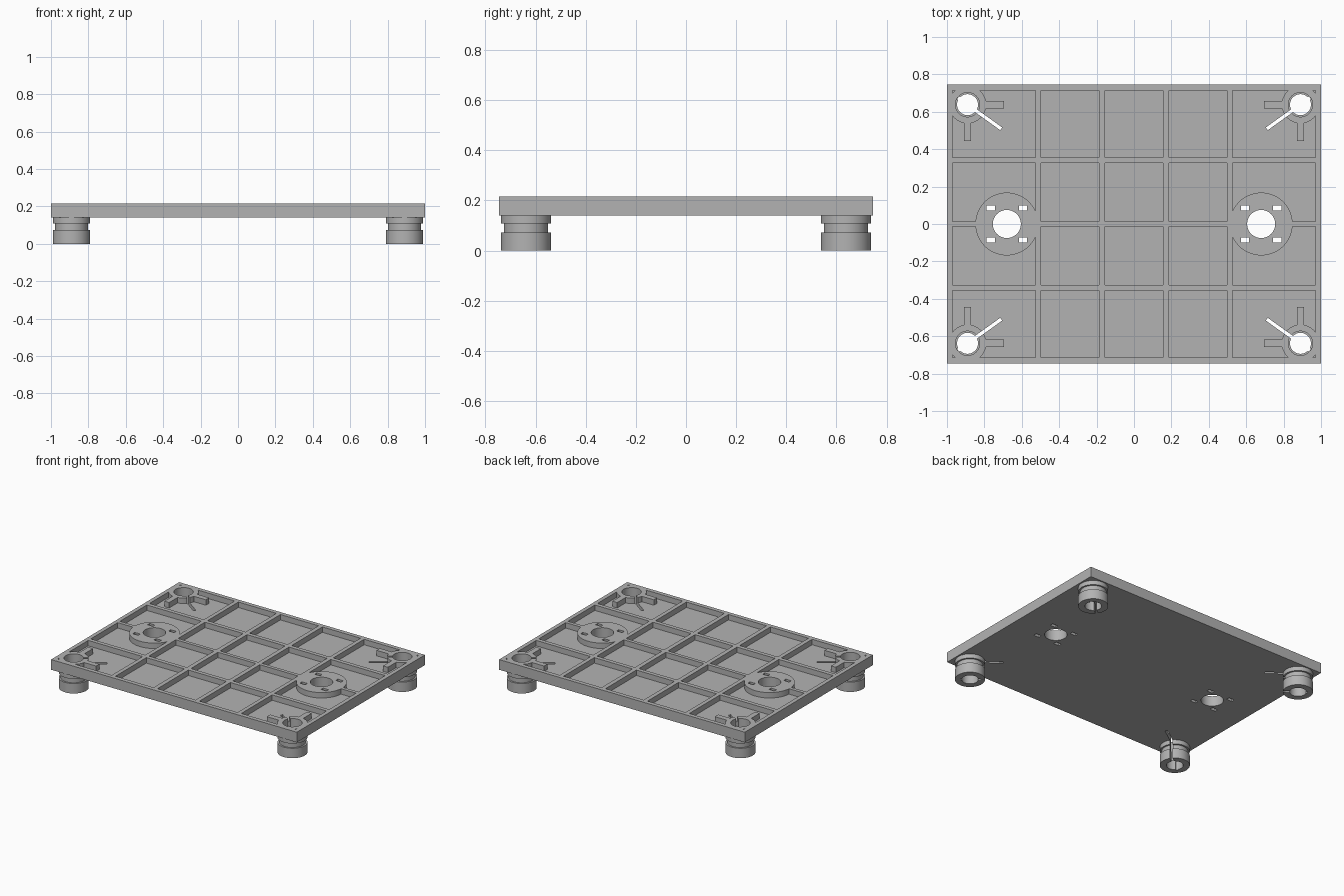
import bpy
import bmesh
from math import atan2, cos, sin
from mathutils import Matrix, Vector

if "Cube" in bpy.data.objects:
    bpy.data.objects.remove(bpy.data.objects["Cube"], do_unlink=True)

grey = bpy.data.materials.new("plain_grey")
grey.use_nodes = True
grey.diffuse_color = (0.45, 0.45, 0.45, 1)
grey.node_tree.nodes["Principled BSDF"].inputs["Base Color"].default_value = grey.diffuse_color

UNDER, FLOOR, TOP = 0.14, 0.175, 0.215
HALF_X, HALF_Y = 1.0, 0.745
LEG_X, LEG_Y, LEG_R = 0.89, 0.638, 0.1
HUB_X, HUB_R = 0.68, 0.168
CORNERS = [(sx, sy) for sx in (-1, 1) for sy in (-1, 1)]


def add_box(bm, x, y, z0, z1, sx, sy, angle=0):
    m = (Matrix.Translation((x, y, (z0 + z1) / 2)) @ Matrix.Rotation(angle, 4, "Z")
         @ Matrix.Diagonal((sx, sy, z1 - z0, 1)))
    bmesh.ops.create_cube(bm, size=1, matrix=m)


def add_cylinder(bm, x, y, z0, z1, r):
    bmesh.ops.create_cone(bm, cap_ends=True, segments=64, radius1=r, radius2=r,
                          depth=z1 - z0, matrix=Matrix.Translation((x, y, (z0 + z1) / 2)))


def make(name, bm):
    mesh = bpy.data.meshes.new(name)
    bm.to_mesh(mesh)
    bm.free()
    mesh.materials.append(grey)
    ob = bpy.data.objects.new(name, mesh)
    bpy.context.scene.collection.objects.link(ob)
    return ob


def select(ob):
    bpy.ops.object.select_all(action="DESELECT")
    ob.select_set(True)
    bpy.context.view_layer.objects.active = ob


def cut(ob, cutter):
    mod = ob.modifiers.new("cut", "BOOLEAN")
    mod.operation = "DIFFERENCE"
    mod.solver = "EXACT"
    mod.use_self = True
    mod.object = cutter
    select(ob)
    bpy.ops.object.modifier_apply(modifier=mod.name)


def smooth(ob):
    select(ob)
    bpy.ops.object.shade_smooth_by_angle(angle=0.52)


# Pocket grid, less the hubs, corner bosses and boss ribs that stay standing
columns = [(-0.97, -0.527), (-0.497, -0.187), (-0.155, 0.155), (0.187, 0.497), (0.527, 0.97)]
rows = [(-0.714, -0.356), (-0.326, -0.013), (0.013, 0.326), (0.356, 0.714)]
bm = bmesh.new()
for x0, x1 in columns:
    for y0, y1 in rows:
        add_box(bm, (x0 + x1) / 2, (y0 + y1) / 2, FLOOR, 0.3, x1 - x0, y1 - y0)
pockets = make("pocket_cutter", bm)

bm = bmesh.new()
for sx in (-1, 1):
    add_cylinder(bm, sx * HUB_X, 0, 0.1, 0.4, HUB_R)
for sx, sy in CORNERS:
    x, y = sx * LEG_X, sy * LEG_Y
    add_cylinder(bm, x, y, 0.1, 0.4, LEG_R)
    add_box(bm, x - sx * 0.135, y, 0.11, 0.39, 0.12, 0.039)
    add_box(bm, x, y - sy * 0.135, 0.12, 0.38, 0.039, 0.12)
standing = make("standing_parts_cutter", bm)
cut(pockets, standing)

# Through holes: hub bores, hub slots and leg bores
bm = bmesh.new()
for sx in (-1, 1):
    add_cylinder(bm, sx * HUB_X, 0, 0, 0.4, 0.075)
    for dx, dy in CORNERS:
        add_box(bm, sx * HUB_X + dx * 0.086, dy * 0.086, 0, 0.4, 0.044, 0.025)
for sx, sy in CORNERS:
    add_cylinder(bm, sx * LEG_X, sy * LEG_Y, 0, 0.4, 0.065)
holes = make("hole_cutter", bm)

# Narrow relief slits pointing from each leg to the plate centre
bm = bmesh.new()
for sx, sy in CORNERS:
    a = atan2(-sy * LEG_Y, -sx * LEG_X)
    near, far = -0.063, 0.222
    mid = (near + far) / 2
    add_box(bm, sx * LEG_X + cos(a) * mid, sy * LEG_Y + sin(a) * mid,
            -0.1, 0.4, far - near, 0.018, a)
slits = make("slit_cutter", bm)

# Plate
bm = bmesh.new()
add_box(bm, 0, 0, UNDER, TOP, 2 * HALF_X, 2 * HALF_Y)
plate = make("plate", bm)
for cutter in (pockets, holes, slits):
    cut(plate, cutter)
smooth(plate)

# Grooved tubular legs with an inner lip
profile = [(0.056, 0), (LEG_R, 0), (LEG_R, 0.073), (0.088, 0.073), (0.088, 0.108),
           (LEG_R, 0.108), (LEG_R, UNDER), (0.065, UNDER), (0.065, 0.073), (0.056, 0.073)]
for sx, sy in CORNERS:
    bm = bmesh.new()
    ring = [bm.verts.new((r, 0, z)) for r, z in profile]
    edges = [bm.edges.new((ring[i - 1], ring[i])) for i in range(len(ring))]
    bmesh.ops.spin(bm, geom=ring + edges, cent=(0, 0, 0), axis=(0, 0, 1),
                   angle=6.283185307, steps=64, use_merge=True)
    bmesh.ops.remove_doubles(bm, verts=bm.verts, dist=0.0001)
    bmesh.ops.recalc_face_normals(bm, faces=bm.faces)
    bmesh.ops.translate(bm, verts=bm.verts, vec=Vector((sx * LEG_X, sy * LEG_Y, 0)))
    side = "left" if sx > 0 else "right"
    end = "front" if sy < 0 else "back"
    leg = make(f"{end}_{side}_leg", bm)
    cut(leg, slits)
    smooth(leg)

for helper in (pockets, standing, holes, slits):
    bpy.data.objects.remove(helper, do_unlink=True)
